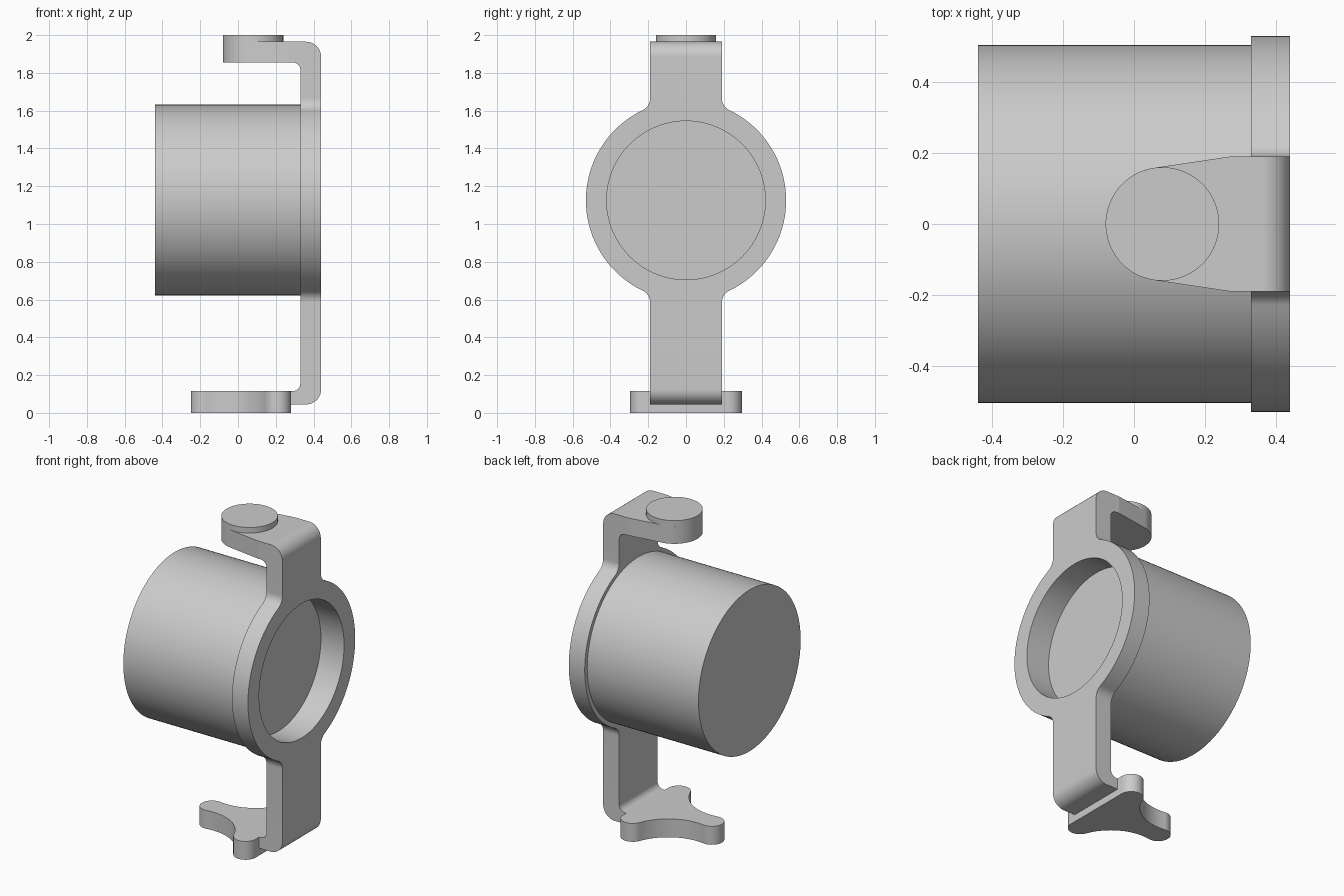
import bpy, bmesh, math

cube = bpy.data.objects.get("Cube")
if cube:
    bpy.data.objects.remove(cube, do_unlink=True)

grey = bpy.data.materials.new("plain_grey")
grey.use_nodes = True
COLOUR = (0.6, 0.6, 0.6, 1)
grey.diffuse_color = COLOUR
grey.node_tree.nodes["Principled BSDF"].inputs["Base Color"].default_value = COLOUR

AXIS_Z = 1.125      # height of the round body's axis
KNOB_X = 0.08       # centre of the screw pad and the knob


def arc(cx, cy, r, start, end, n=16):
    angles = [math.radians(start + (end - start) * i / n) for i in range(n + 1)]
    return [(cx + r * math.cos(a), cy + r * math.sin(a)) for a in angles]


def circle(cx, cy, r, n=96):
    return arc(cx, cy, r, 0, 360, n)[:-1]


def prism(name, outline, axis, low, high):
    """Extrude a 2D outline along one axis; the outline uses the other two in order."""
    def place(p, d):
        return {"x": (d, p[0], p[1]), "y": (p[0], d, p[1]), "z": (p[0], p[1], d)}[axis]
    bm = bmesh.new()
    face = bm.faces.new([bm.verts.new(place(p, low)) for p in outline])
    moved = bmesh.ops.extrude_face_region(bm, geom=[face])["geom"]
    for v in moved:
        if isinstance(v, bmesh.types.BMVert):
            v.co["xyz".index(axis)] = high
    bmesh.ops.recalc_face_normals(bm, faces=bm.faces)
    mesh = bpy.data.meshes.new(name)
    bm.to_mesh(mesh)
    bm.free()
    mesh.materials.append(grey)
    obj = bpy.data.objects.new(name, mesh)
    bpy.context.collection.objects.link(obj)
    return obj


def select_only(obj):
    bpy.ops.object.select_all(action="DESELECT")
    obj.select_set(True)
    bpy.context.view_layer.objects.active = obj


def combine(obj, tool, operation):
    """Apply a boolean and drop the helper."""
    mod = obj.modifiers.new("cut", "BOOLEAN")
    mod.operation, mod.object, mod.solver = operation, tool, "EXACT"
    select_only(obj)
    bpy.ops.object.modifier_apply(modifier=mod.name)
    bpy.data.objects.remove(tool, do_unlink=True)


def port_cutter():
    return prism("port_cutter", circle(0, AXIS_Z, 0.42), "x", 0.28, 0.6)


# Frame: bent strap seen from the side
strap = ([(0.27, 1.965)]
         + arc(0.36, 1.885, 0.08, 90, 0)
         + arc(0.36, 0.125, 0.08, 0, -90)
         + [(0.2, 0.045), (0.2, 0.115)]
         + arc(0.29, 0.155, 0.04, -90, 0)
         + arc(0.29, 1.815, 0.04, 0, 90)
         + [(0.27, 1.855)])
frame = prism("bracket_frame", strap, "y", -0.7, 0.7)

# Frame: strap widening into a ring, seen end on
RING, HALF, FILLET = 0.53, 0.19, 0.07
fy = HALF + FILLET
fz = math.sqrt((RING + FILLET) ** 2 - fy ** 2)
meet = math.degrees(math.atan2(fz, fy))
quarter = ([(HALF, 1.3)] + arc(fy, fz, FILLET, 180, 180 + meet)
           + arc(0, 0, RING, meet, 0, 32)[1:])
half = quarter + [(y, -z) for y, z in reversed(quarter[:-1])]
outline = half + [(-y, z) for y, z in reversed(half)]
face_shape = prism("frame_shape", [(y, z + AXIS_Z) for y, z in outline], "x", 0, 0.6)
combine(frame, face_shape, "INTERSECT")
combine(frame, port_cutter(), "DIFFERENCE")

# Round body with a shallow recess behind the ring
body = prism("round_body", circle(0, AXIS_Z + 0.002, 0.505, 128), "x", -0.44, 0.33)
combine(body, port_cutter(), "DIFFERENCE")

# Tapered top arm and the disc on it
PAD = 0.16
dx, dy = 0.27 - KNOB_X, HALF
tangent = math.degrees(math.atan2(dy, dx) + math.acos(PAD / math.hypot(dx, dy)))
taper = [(0.27, -HALF), (0.27, HALF)] + arc(KNOB_X, 0, PAD, tangent, 360 - tangent, 40)
top_arm = prism("top_arm", taper, "z", 1.855, 1.965)
top_disc = prism("top_disc", circle(KNOB_X, 0, PAD), "z", 1.855, 2.0)

# Three-lobed knob with hollowed sides
LOBE, REACH, WAIST = 0.07, 0.26, 0.12
lx, ly = REACH / 2, REACH * math.sin(math.radians(60))
hollow = (ly ** 2 + (WAIST - lx) ** 2 - LOBE ** 2) / (2 * (LOBE + lx - WAIST))
hx = -(hollow + WAIST) / 2
hy = (hollow + WAIST) * math.sin(math.radians(60))
turn = math.degrees(math.atan2(hy - ly, hx - lx))
side = (arc(KNOB_X + lx, ly, LOBE, 0, turn)
        + arc(KNOB_X + hx, hy, hollow, turn - 180, 60 - turn)[1:-1]
        + arc(KNOB_X - REACH, 0, LOBE, 240 - turn, 180))
knob_outline = side + [(x, -y) for x, y in reversed(side[:-1])]
knob = prism("three_lobe_knob", knob_outline, "z", 0, 0.115)

for part in (frame, body, top_arm, top_disc, knob):
    select_only(part)
    bpy.ops.object.shade_smooth_by_angle(angle=math.radians(30))
